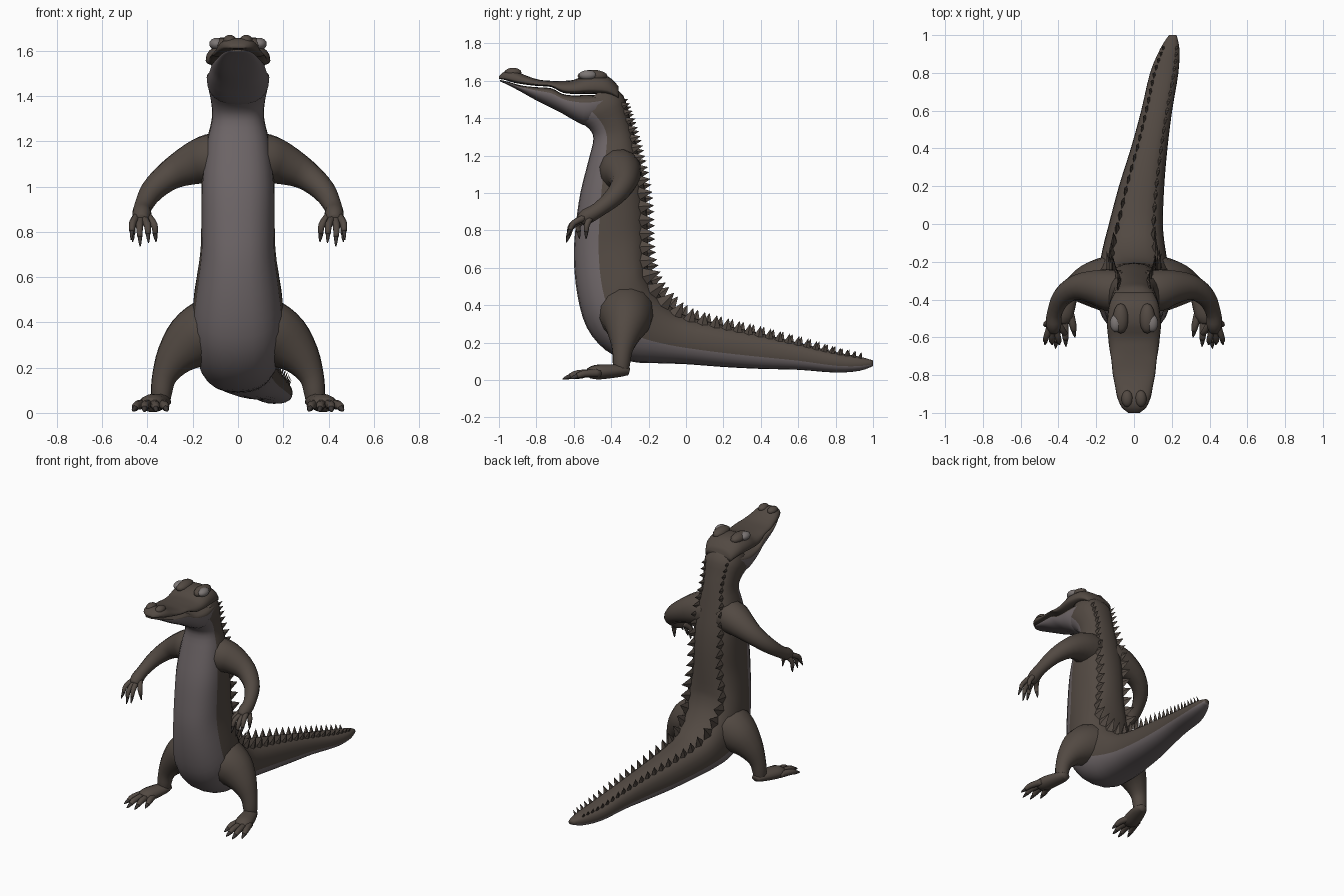
import bpy, bmesh, math
from mathutils import Vector, Matrix

if "Cube" in bpy.data.objects:
    bpy.data.objects.remove(bpy.data.objects["Cube"])

def material(name, rgb):
    m = bpy.data.materials.new(name)
    m.diffuse_color = (*rgb, 1)
    m.use_nodes = True
    m.node_tree.nodes["Principled BSDF"].inputs["Base Color"].default_value = m.diffuse_color
    return m

HIDE = material("dark brown hide", (0.085, 0.067, 0.055))
BELLY = material("grey belly", (0.155, 0.132, 0.137))
CLAW = material("dark claw", (0.045, 0.038, 0.035))
EYE = material("grey eye", (0.20, 0.18, 0.175))

def finish(bm, name, mats, smooth=True, mirror=False):
    bmesh.ops.recalc_face_normals(bm, faces=bm.faces)
    me = bpy.data.meshes.new(name)
    bm.to_mesh(me)
    bm.free()
    for m in mats:
        me.materials.append(m)
    for p in me.polygons:
        p.use_smooth = smooth
    ob = bpy.data.objects.new(name, me)
    bpy.context.collection.objects.link(ob)
    if mirror:
        ob.modifiers.new("mirror", 'MIRROR').use_mirror_merge = False
    return ob

def spline(rows, u):
    """Smooth interpolation through a list of tuples."""
    n = len(rows) - 1
    i = min(int(u), n - 1)
    t = u - i
    a, b, c, d = (rows[max(0, min(n, k))] for k in (i - 1, i, i + 1, i + 2))
    return [0.5 * (2*q + (r - p)*t + (2*p - 5*q + 4*r - s)*t*t + (3*q - p - 3*r + s)*t**3)
            for p, q, r, s in zip(a, b, c, d)]

def section_point(row, ang, mid=0.5):
    """Point on a rounded section; angle 0 is the belly, 180 degrees the back."""
    x, ty, tz, by, bz, w = row[:6]
    pw = lambda v: math.copysign(abs(v) ** 0.82, v)
    v = pw(math.cos(ang))
    f = mid + ((1 - mid) if v > 0 else mid) * v
    return Vector((x + w * pw(math.sin(ang)), ty + (by - ty) * f, tz + (bz - tz) * f))

def loft(name, rows, light=0, mid=0.5, n=24, sub=3):
    bm = bmesh.new()
    steps = (len(rows) - 1) * sub
    rings = [[bm.verts.new(section_point(spline(rows, k / sub), 2 * math.pi * j / n, mid))
              for j in range(n)] for k in range(steps + 1)]
    for a, b in zip(rings, rings[1:]):
        for j in range(n):
            f = bm.faces.new((a[j], a[(j+1) % n], b[(j+1) % n], b[j]))
            if min(j, n - 1 - j) < light:
                f.material_index = 1
    bm.faces.new(rings[0])
    bm.faces.new(rings[-1])
    return finish(bm, name, [HIDE, BELLY])

def tube(bm, pts, n=12, sub=3, squash=1.0, mat=0):
    """Tapering round limb through (x, y, z, radius) points."""
    steps = (len(pts) - 1) * sub
    path = [spline(pts, k / sub) for k in range(steps + 1)]
    cen = [Vector(p[:3]) for p in path]
    nrm = Vector((0.3, 0.2, 1))
    rings = []
    for k, c in enumerate(cen):
        t = (cen[min(k+1, steps)] - cen[max(k-1, 0)]).normalized()
        nrm = (nrm - t * nrm.dot(t)).normalized()
        bi = t.cross(nrm)
        ring = []
        for j in range(n):
            a = 2 * math.pi * j / n
            o = (nrm * math.cos(a) + bi * math.sin(a)) * max(path[k][3], 0.002)
            o.z *= squash
            ring.append(bm.verts.new(c + o))
        rings.append(ring)
    faces = [bm.faces.new((a[j], a[(j+1) % n], b[(j+1) % n], b[j]))
             for a, b in zip(rings, rings[1:]) for j in range(n)]
    faces += [bm.faces.new(rings[0]), bm.faces.new(rings[-1])]
    for f in faces:
        f.material_index = mat

def digit(bm, base, knuckle, tip, r):
    """Finger or toe with a dark claw on its end."""
    base, knuckle, tip = Vector(base), Vector(knuckle), Vector(tip)
    nail = knuckle.lerp(tip, 0.5)
    tube(bm, [(*base, r * 1.15), (*knuckle, r), (*nail, r * 0.75)], n=8)
    tube(bm, [(*knuckle.lerp(tip, 0.4), r * 0.72), (*knuckle.lerp(tip, 0.75), r * 0.5),
              (*tip, 0.002)], n=6, sub=2, mat=1)

def ellipsoids(name, mat, items):
    bm = bmesh.new()
    for loc, size in items:
        bmesh.ops.create_uvsphere(bm, u_segments=14, v_segments=8, radius=1,
            matrix=Matrix.Translation(loc) @ Matrix.Diagonal((*size, 1)))
    return finish(bm, name, [mat], mirror=True)

# Tail, torso and neck: x, back y z, belly y z, half width
body = [
    (.205, 1.0, .105, 1.0, .075, .02), (.19, .93, .125, .93, .05, .05),
    (.16, .8, .15, .8, .04, .075), (.12, .6, .20, .6, .055, .082),
    (.08, .4, .25, .4, .06, .097), (.04, .2, .295, .2, .07, .12),
    (.01, 0, .345, 0, .085, .143), (0, -.1, .41, -.15, .09, .165),
    (0, -.17, .5, -.3, .10, .185), (0, -.2, .58, -.43, .16, .2),
    (0, -.205, .64, -.53, .28, .2), (0, -.205, .7, -.58, .45, .185),
    (0, -.205, .8, -.6, .65, .165), (0, -.21, .92, -.59, .82, .162),
    (0, -.225, 1.05, -.565, 1.0, .16), (0, -.255, 1.2, -.52, 1.18, .14),
    (0, -.28, 1.32, -.495, 1.29, .115), (0, -.305, 1.42, -.52, 1.345, .12),
    (0, -.335, 1.52, -.58, 1.385, .132), (0, -.41, 1.585, -.62, 1.42, .115)]
loft("body_and_tail", body, light=5)

# Head: y, top, bottom, half width
skull = [(-.36, 1.57, 1.50, .10), (-.42, 1.625, 1.525, .13), (-.52, 1.635, 1.53, .143),
         (-.6, 1.605, 1.53, .137), (-.66, 1.60, 1.537, .13), (-.72, 1.60, 1.567, .12),
         (-.79, 1.607, 1.572, .113), (-.86, 1.63, 1.58, .10), (-.92, 1.655, 1.59, .088),
         (-.97, 1.65, 1.605, .065), (-1.0, 1.625, 1.61, .03)]
jaw = [(-.42, 1.525, 1.42, .12), (-.52, 1.525, 1.36, .138), (-.6, 1.522, 1.39, .134),
       (-.66, 1.53, 1.425, .127), (-.72, 1.56, 1.455, .117), (-.8, 1.566, 1.495, .107),
       (-.88, 1.575, 1.54, .09), (-.95, 1.595, 1.577, .065), (-.995, 1.605, 1.597, .03)]
loft("upper_head", [(0, y, t, y, b, w) for y, t, b, w in skull], mid=0.75)
loft("lower_jaw", [(0, y, t, y, b, w) for y, t, b, w in jaw], light=6, mid=0.25)

# Brows, nostrils and eyes
ellipsoids("brows_and_nostrils", HIDE, [((.07, -.5, 1.625), (.042, .08, .034)),
                                        ((.036, -.925, 1.645), (.03, .045, .025))])
ellipsoids("eyes", EYE, [((.095, -.525, 1.63), (.033, .048, .027))])

# Arms and hands
bm = bmesh.new()
tube(bm, [(.06, -.36, 1.13, .11), (.13, -.35, 1.12, .112), (.2, -.335, 1.1, .095),
          (.3, -.335, 1.05, .068), (.38, -.385, .98, .052), (.42, -.47, .91, .04),
          (.425, -.53, .875, .042), (.425, -.565, .85, .03)])
for base, kn, tip in [((.40, -.53, .87), (.37, -.575, .83), (.362, -.57, .755)),
                      ((.415, -.55, .86), (.40, -.61, .83), (.395, -.64, .75)),
                      ((.43, -.55, .86), (.435, -.61, .82), (.432, -.64, .735)),
                      ((.445, -.54, .87), (.465, -.60, .84), (.472, -.64, .765)),
                      ((.44, -.51, .87), (.465, -.53, .83), (.465, -.535, .755))]:
    digit(bm, base, kn, tip, .016)
finish(bm, "arms", [HIDE, CLAW], mirror=True)

# Legs and feet
bm = bmesh.new()
tube(bm, [(.08, -.32, .37, .15), (.14, -.32, .35, .15), (.21, -.32, .31, .128),
          (.28, -.33, .24, .088), (.325, -.34, .16, .056), (.338, -.345, .09, .047),
          (.34, -.345, .045, .04)], n=14)
tube(bm, [(.335, -.305, .045, .03), (.34, -.34, .05, .046), (.36, -.41, .047, .056),
          (.38, -.48, .042, .058), (.388, -.52, .036, .04)], squash=.68)
for base, kn, tip in [((.345, -.45, .038), (.325, -.53, .034), (.312, -.60, .008)),
                      ((.37, -.48, .038), (.365, -.57, .034), (.36, -.65, .006)),
                      ((.395, -.48, .038), (.41, -.58, .034), (.415, -.66, .006)),
                      ((.415, -.46, .038), (.445, -.545, .034), (.465, -.62, .008))]:
    digit(bm, base, kn, tip, .02)
finish(bm, "legs", [HIDE, CLAW], mirror=True)

# Two rows of back spikes, sized along the body from tail tip to neck
size = [(s,) for s in (.03, .035, .045, .055, .06, .068, .08, .098, .1, .1, .095,
                       .085, .08, .08, .075, .065, .055, .05, .04, .03)]
bm = bmesh.new()
for side in (1, -1):
    ang = math.pi - side * math.radians(36)
    u, last = 1.0, None
    while u < 17.8:
        row = spline(body, u)
        p, s = section_point(row, ang), spline(size, u)[0]
        if last is None or (p - last).length > s * 0.9:
            last = p
            tan = (section_point(spline(body, u + .1), ang) - p).normalized()
            back = Vector((side * .04, row[1] - row[3], row[2] - row[4]))
            out = (back - tan * back.dot(tan)).normalized()
            wide = tan.cross(out) * s * 0.2
            low = p - out * .02
            base = [bm.verts.new(low + o) for o in (tan*s*.55, wide, -tan*s*.55, -wide)]
            apex = bm.verts.new(p + out * s * 0.9)
            bm.faces.new(base)
            for j in range(4):
                bm.faces.new((base[j], base[(j+1) % 4], apex))
        u += 0.01
finish(bm, "back_spikes", [HIDE], smooth=False)
